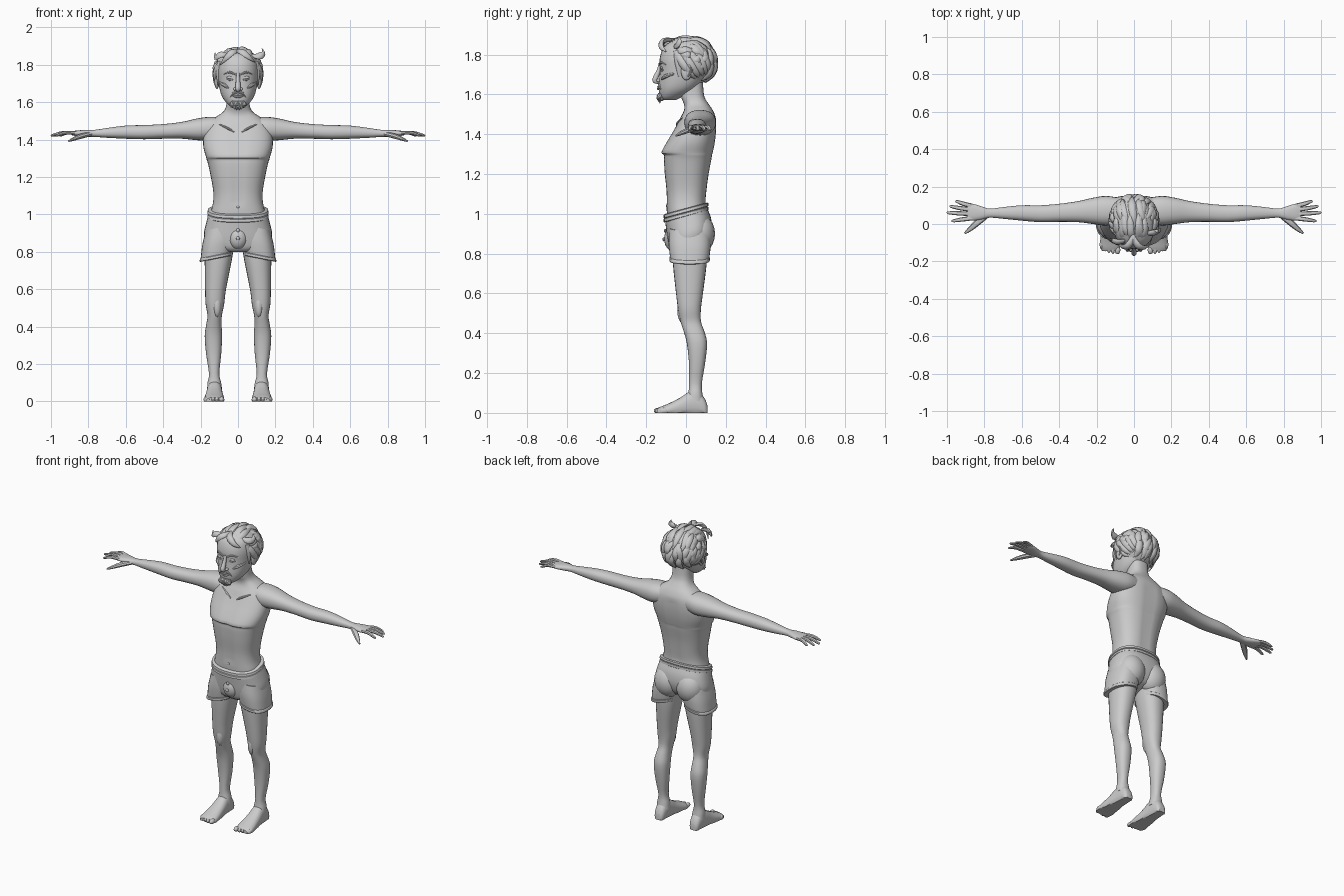
import bpy, bmesh, math, random
from mathutils import Vector, Matrix
from mathutils.bvhtree import BVHTree

random.seed(4)
V = Vector


def skin(bm, rings):
    loops = [[bm.verts.new(p) for p in r] for r in rings]
    n = len(loops[0])
    for a, b in zip(loops, loops[1:]):
        for i in range(n):
            bm.faces.new((a[i], a[(i + 1) % n], b[(i + 1) % n], b[i]))
    bm.faces.new(loops[0])
    bm.faces.new(loops[-1])


def dense(rows, sub):
    """Catmull-Rom interpolation of table rows."""
    out = []
    for i in range(len(rows) - 1):
        p = [rows[max(0, min(len(rows) - 1, i + k))] for k in (-1, 0, 1, 2)]
        for s in range(sub):
            t = s / sub
            out.append([b + .5 * t * (c - a + t * (2*a - 5*b + 4*c - d + t * (3*(b - c) + d - a)))
                        for a, b, c, d in zip(*p)])
    return out + [list(rows[-1])]


def loft(bm, axis, rows, n=28, p=2.3, shear=(0, 0), sub=3):
    """Rows are (position, a0, a1, b0, b1): superellipse sections fitted to bounds."""
    rings = []
    for t, a0, a1, b0, b1 in dense(rows, sub):
        ring = []
        for k in range(n):
            u = math.tau * k / n
            c, s = math.cos(u), math.sin(u)
            a = (a0 + a1) / 2 + (a1 - a0) / 2 * math.copysign(abs(c) ** (2 / p), c)
            b = (b0 + b1) / 2 + (b1 - b0) / 2 * math.copysign(abs(s) ** (2 / p), s)
            h = t + shear[0] * a + shear[1] * b
            ring.append({'x': (h, a, b), 'y': (a, h, b), 'z': (a, b, h)}[axis])
        rings.append(ring)
    skin(bm, rings)


def tube(bm, pts, radii, flat=1.0, centre=None, up=(0, 0, 1), n=8, sub=3):
    """Tapered strand; it is flattened along 'up', or away from 'centre'."""
    data = dense([(*p, r) for p, r in zip(pts, radii)], sub)
    P = [V(d[:3]) for d in data]
    rings = []
    for i, d in enumerate(data):
        t = (P[min(i + 1, len(P) - 1)] - P[max(i - 1, 0)]).normalized()
        nrm = (P[i] - centre) if centre else V(up)
        nrm = (nrm - t * nrm.dot(t)).normalized()
        side = t.cross(nrm)
        rings.append([P[i] + d[3] * (side * math.cos(math.tau * k / n) + nrm * flat * math.sin(math.tau * k / n))
                      for k in range(n)])
    skin(bm, rings)


def ball(bm, c, s):
    bmesh.ops.create_uvsphere(bm, u_segments=18, v_segments=12, radius=1,
                              matrix=Matrix.LocRotScale(V(c), None, V(s)))


def finish(name, bm, mirror=False, angle=40):
    bmesh.ops.recalc_face_normals(bm, faces=bm.faces)
    me = bpy.data.meshes.new(name)
    bm.to_mesh(me)
    ob = bpy.data.objects.new(name, me)
    bpy.context.collection.objects.link(ob)
    bpy.ops.object.select_all(action='DESELECT')
    ob.select_set(True)
    bpy.context.view_layer.objects.active = ob
    bpy.ops.object.shade_smooth_by_angle(angle=math.radians(angle))
    if mirror:
        ob.modifiers.new("mirror", 'MIRROR').use_mirror_merge = False
    return ob


def front_of(bm):
    tree = BVHTree.FromBMesh(bm)
    return lambda x, z, d=0: V((x, tree.ray_cast(V((x, -1, z)), V((0, 1, 0)))[0].y + d, z))


def sym(rows):
    return [(z, -w, w, a, b) for z, w, a, b in rows]


# Torso and neck, with a chest step, breastbone cleft and spine groove
bm = bmesh.new()
loft(bm, 'z', sym([(.93, .15, -.09, .11), (1.0, .148, -.096, .104), (1.06, .134, -.098, .1),
     (1.12, .132, -.1, .105), (1.2, .145, -.108, .115), (1.27, .16, -.112, .128), (1.295, .168, -.112, .132),
     (1.31, .172, -.124, .136), (1.36, .185, -.098, .146), (1.42, .185, -.062, .152), (1.48, .165, -.03, .15),
     (1.52, .12, -.01, .135), (1.55, .078, -.01, .115), (1.59, .061, -.025, .092), (1.66, .058, -.03, .085)]),
     n=40, p=2.5)
for v in bm.verts:
    if 1.05 < v.co.z < 1.48 and abs(v.co.x) < .035:
        v.co.y -= math.copysign(.007, v.co.y) * (1 - abs(v.co.x) / .035)
chest = front_of(bm)
finish("torso", bm)
bm = bmesh.new()
tube(bm, [chest(.02, 1.44), chest(.05, 1.458), chest(.1, 1.482)], [.003, .009, .004], .7)
finish("collarbone", bm, True)
bm = bmesh.new()
ball(bm, chest(0, 1.04), (.008, .004, .006))
finish("navel", bm)

# Arms, hands and fingers
bm = bmesh.new()
loft(bm, 'x', [(.08, .0, .14, 1.41, 1.52), (.15, -.008, .15, 1.395, 1.522), (.22, .0, .14, 1.397, 1.513),
     (.3, .01, .122, 1.405, 1.495), (.4, .012, .108, 1.405, 1.483), (.5, .01, .1, 1.402, 1.478),
     (.6, .018, .1, 1.405, 1.475), (.7, .028, .09, 1.41, 1.462), (.77, .034, .082, 1.415, 1.452),
     (.81, .025, .092, 1.415, 1.452), (.86, .018, .108, 1.419, 1.449), (.89, .022, .108, 1.424, 1.444)], n=24)
finish("arm", bm, True)
bm = bmesh.new()
for y0, x1, y1 in ((.097, .955, .12), (.076, .985, .093), (.054, 1.0, .06), (.031, .975, .017)):
    tube(bm, [(.865, y0, 1.435), ((.87 + x1) / 2, (y0 + y1) / 2, 1.437), (x1 - .01, y1, 1.424), (x1, y1, 1.421)],
         [.012, .0115, .008, .004], .85)
tube(bm, [(.79, .045, 1.43), (.84, .005, 1.418), (.88, -.03, 1.403), (.905, -.05, 1.392)], [.016, .017, .012, .005], .8)
finish("fingers", bm, True)

# Legs and kneecaps
bm = bmesh.new()
loft(bm, 'z', [(.06, .085, .165, .0, .09), (.1, .09, .163, .012, .082), (.15, .1, .155, .015, .08),
     (.25, .09, .17, .015, .096), (.35, .085, .178, .004, .106), (.41, .088, .17, -.012, .092),
     (.46, .086, .163, -.028, .075), (.52, .074, .173, -.04, .075), (.6, .064, .176, -.05, .085),
     (.75, .034, .178, -.066, .104), (.84, .02, .178, -.07, .106)], n=24)
ball(bm, (.112, -.016, .515), (.024, .028, .065))
finish("leg", bm, True)

# Feet with flat soles, and toes
bm = bmesh.new()
loft(bm, 'y', [(.108, .105, .145, -.01, .035), (.095, .094, .157, -.02, .07), (.06, .088, .163, -.02, .11),
     (.02, .085, .167, -.02, .108), (-.03, .08, .173, -.02, .076), (-.09, .074, .181, -.02, .046),
     (-.125, .074, .181, -.02, .032), (-.145, .082, .17, -.015, .022)], n=24)
for i in range(5):
    ball(bm, (.088 + .02 * i + (.005 if i else 0), -.138 + .0035 * i * i * .5, .011),
         (.015 if i == 0 else .011, .024, .015))
for v in bm.verts:
    v.co.z = max(v.co.z, 0)
finish("foot", bm, True)

# Shorts: hips, trouser legs, waistband, hems and fly
bm = bmesh.new()
loft(bm, 'z', sym([(.815, .1, -.06, .09), (.84, .165, -.08, .115), (.89, .182, -.092, .13), (.95, .171, -.1, .125),
     (1.0, .158, -.106, .108), (1.015, .155, -.106, .106)]), n=36, p=2.5, shear=(0, .25))
ball(bm, (0, -.066, .875), (.052, .044, .062))
for s in (-1, 1):
    ball(bm, (s * .078, .066, .9), (.088, .08, .1))
finish("shorts_hips", bm)
bm = bmesh.new()
loft(bm, 'z', [(.798, .034, .2, -.078, .115), (.82, .026, .198, -.082, .12), (.88, .012, .19, -.088, .125),
     (.95, .01, .172, -.085, .12)], n=28, p=2.5, shear=(-.2, 0))
loft(bm, 'z', [(.787, .034, .203, -.081, .118), (.79, .031, .205, -.084, .12), (.803, .031, .204, -.084, .12),
     (.806, .034, .201, -.081, .117)], n=28, p=2.5, shear=(-.2, 0), sub=1)
finish("shorts_leg", bm, True)
bm = bmesh.new()
for z in (.998, 1.018):
    loft(bm, 'z', sym([(z - .012, .156, -.108, .108), (z - .008, .164, -.113, .113), (z + .006, .161, -.112, .112),
         (z + .01, .154, -.106, .106)]), n=36, p=2.4, shear=(0, .27), sub=1)
finish("waistband", bm)
bm = bmesh.new()
for z, y in ((.915, -.105), (.872, -.112)):
    ball(bm, (0, y, z), (.01, .006, .01))
finish("shorts_buttons", bm)

# Head and jaw
bm = bmesh.new()
loft(bm, 'z', sym([(1.572, .03, -.118, -.05), (1.588, .053, -.13, -.02), (1.62, .08, -.136, .04),
     (1.66, .096, -.136, .08), (1.72, .107, -.131, .11), (1.78, .112, -.132, .13), (1.84, .1, -.11, .12),
     (1.875, .06, -.06, .08)]), n=36, p=2.2)
face = front_of(bm)
finish("head", bm)
# Eyes, brows, cheekbones and ears
bm = bmesh.new()
ball(bm, face(.042, 1.732, .003), (.019, .007, .008))
tube(bm, [face(.014, 1.748), face(.045, 1.76), face(.078, 1.75)], [.006, .009, .003], .7)
tube(bm, [face(.024, 1.722), face(.044, 1.718), face(.066, 1.726)], [.002, .004, .002])
tube(bm, [face(.05, 1.675), face(.072, 1.69), face(.095, 1.705, .01)], [.004, .012, .008], .9)
finish("eyes_and_brows", bm, True)
bm = bmesh.new()
ball(bm, (.113, .002, 1.715), (.013, .027, .044))
tube(bm, [(.122, .01, 1.69), (.127, .028, 1.725), (.126, .012, 1.757), (.117, -.016, 1.748)], [.004, .008, .008, .004])
finish("ear", bm, True)
# Nose and lips
bm = bmesh.new()
tube(bm, [face(0, 1.755, .004), face(0, 1.72, -.006), (0, -.152, 1.685), (0, -.156, 1.668), (0, -.136, 1.66)],
     [.009, .011, .014, .013, .008], 1, up=(0, -1, .2), n=10)
for s in (-1, 1):
    ball(bm, face(s * .016, 1.67, -.002), (.009, .013, .009))
finish("nose", bm)
bm = bmesh.new()
for z, r in ((1.638, .0055), (1.628, .0065)):
    tube(bm, [face(-.032, 1.634), face(0, z, -.003), face(.032, 1.634)], [.002, r, .002])
finish("lips", bm)
# Moustache and goatee
bm = bmesh.new()
for s in (-1, 1):
    tube(bm, [face(s * .003, 1.653), face(s * .025, 1.648), face(s * .043, 1.626)], [.004, .007, .002])
    for x, z in ((.008, 1.556), (.02, 1.562), (.034, 1.572)):
        tube(bm, [face(s * x * .8, 1.606), (s * x, -.136, 1.583), (s * x * .8, -.13, z)], [.006, .013, .002])
ball(bm, (0, -.124, 1.588), (.034, .018, .022))
finish("beard", bm)

# Hair: scalp cap plus swept locks
C, R = V((0, .016, 1.762)), V((.119, .13, .122))


def scalp(d, k=1.0):
    d = V(d).normalized()
    return C + V((d.x * R.x, d.y * R.y, d.z * R.z)) * k


bm = bmesh.new()
ball(bm, C, R)
bmesh.ops.delete(bm, geom=[v for v in bm.verts if v.co.z < 1.64 or (v.co.y < -.03 and v.co.z < 1.81)
                 or (v.co.y < .03 and v.co.z < 1.76)], context='VERTS')
finish("hair_cap", bm)
bm = bmesh.new()
for j in range(-5, 6):
    for t0, t1 in ((28, 112), (85, 165), (135, 200), (170, 236)):
        phi, wob = j * 12 + random.uniform(-5, 5), random.uniform(-22, 22)
        a0, a1, pts = t0 + random.uniform(-8, 8), t1 + random.uniform(-12, 6), []
        for k in range(6):
            f = k / 5
            t, q = math.radians(a0 + (a1 - a0) * f), math.radians(phi + wob * math.sin(2.2 * f))
            lift = 1.01 + .07 * math.sin(math.pi * f) * random.uniform(.5, 1) + (.05 if k == 5 else 0)
            pts.append(scalp((math.sin(q), -math.cos(q) * math.cos(t), math.cos(q) * math.sin(t)), lift))
        tube(bm, pts, [.005, .015, .02, .02, .014, .002], .5, C)
for s in (-1, 1):
    for k in range(5):
        a, b = V((s * .8, -.6 + .25 * k, .55)), V((s * .8, .32 + .17 * k, -.8 + .05 * k))
        tube(bm, [scalp(a.lerp(b, f), 1.0 + .07 * math.sin(3 * f)) for f in (0, .25, .5, .75, 1)],
             [.005, .017, .02, .015, .002], .5, C)
    tube(bm, [(s * .1, -.05, 1.82), (s * .11, -.045, 1.76), (s * .106, -.036, 1.69)], [.014, .013, .003], .5, C)
# Loose curls at the fringe
for pts in ([(-.05, -.09, 1.85), (-.09, -.095, 1.855), (-.118, -.085, 1.84), (-.122, -.08, 1.865)],
            [(.07, -.05, 1.85), (.11, -.045, 1.845), (.135, -.035, 1.862), (.128, -.03, 1.888)],
            [(-.01, -.06, 1.875), (.02, -.115, 1.87), (.06, -.125, 1.84), (.09, -.1, 1.815)],
            [(.0, -.06, 1.875), (-.03, -.115, 1.868), (-.065, -.12, 1.835), (-.095, -.09, 1.8)]):
    tube(bm, pts, [.012, .02, .015, .002], .6, C)
finish("hair_locks", bm, angle=50)
